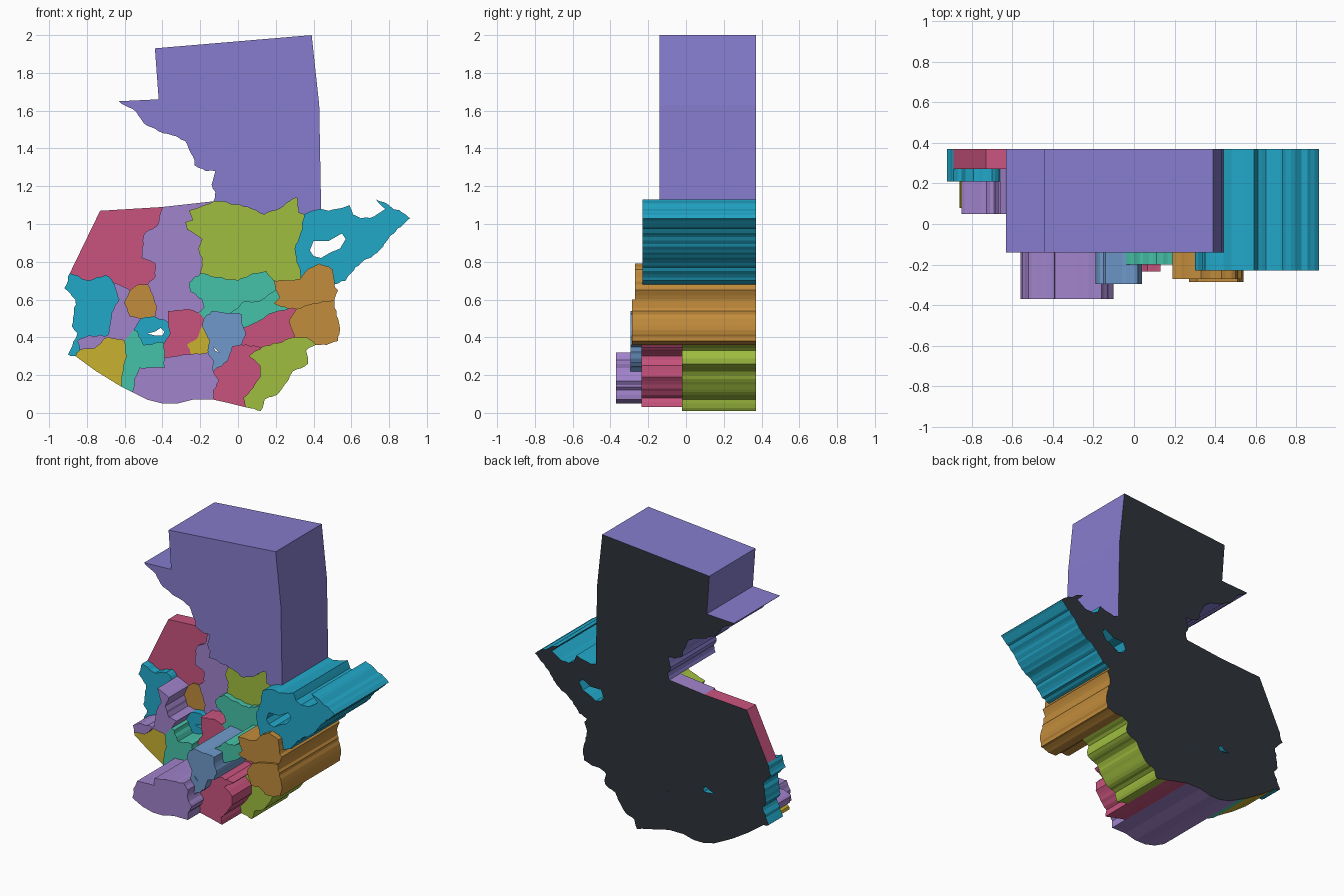
import bpy
import bmesh
import random
from mathutils import Vector

random.seed(4)
cube = bpy.data.objects.get("Cube")
if cube:
    bpy.data.objects.remove(cube, do_unlink=True)

BACK = 0.37        # shared flat back of every block
CENTI = 0.01       # plan points are written in hundredths


# ---------- materials ----------
def linear(channel):
    return channel / 12.92 if channel <= 0.04045 else ((channel + 0.055) / 1.055) ** 2.4


def material(name, red, green, blue):
    colour = [linear(c / 255) for c in (red, green, blue)] + [1]
    mat = bpy.data.materials.new(name)
    mat.use_nodes = True
    mat.diffuse_color = colour
    mat.node_tree.nodes["Principled BSDF"].inputs["Base Color"].default_value = colour
    return mat


violet = material("violet", 134, 124, 205)
lilac = material("lilac", 161, 131, 203)
pink = material("pink", 201, 84, 126)
cyan = material("cyan", 34, 168, 201)
lime = material("lime", 160, 190, 64)
teal = material("teal", 70, 194, 168)
orange = material("orange", 194, 140, 60)
yellow = material("yellow", 200, 178, 48)
blue = material("blue", 111, 153, 203)
slate = material("slate", 46, 50, 58)

# ---------- corners where borders meet ----------
corner = dict(
    # northern corners
    A=(-13, 112), B=(35, 105), C=(44, 108), P=(-63, 165), H=(-40, 109),
    # eastern corners
    D=(51, 68), E=(33, 71), F=(19, 70), f=(20, 65), g=(27, 55),
    i=(51, 60), j=(31, 55), k=(41, 36), l=(30, 40),
    # western corners
    L=(-89, 74), M=(-66, 69), N=(-57, 65), K=(-48, 68), R=(-86, 30),
    S=(-84, 33), T=(-60, 38), Y=(-55, 44), Z=(-51, 50), a=(-44, 51),
    # central corners
    G=(-20, 74), b=(-37, 48), c=(-21, 53), d=(-18, 50), e=(-4, 53),
    h=(3, 45), n=(2, 36), t=(-19, 46), X=(-39, 37),
    # southern corners
    U=(-62, 14), V=(-56, 11), W=(-39, 29), s=(-25, 31), r=(-16, 32),
    o=(-13, 22), p=(-13, 7), q=(4, 3), m=(13, 35))

paths = {}


def roughen(points, amount=0.005, step=0.022):
    """Subdivide a line and wobble the new points, like a surveyed border."""
    result = [points[0]]
    for start, end in zip(points, points[1:]):
        count = max(1, round((end - start).length / step))
        for index in range(1, count):
            wobble = Vector((random.uniform(-amount, amount), random.uniform(-amount, amount)))
            result.append(start.lerp(end, index / count) + wobble)
        result.append(end)
    return result


def border(ends, *between, rough=True):
    """Store one border line, usable from either side."""
    plan = [corner[ends[0]], *between, corner[ends[1]]]
    line = [Vector(point) * CENTI for point in plan]
    line = roughen(line) if rough else line
    paths[ends] = line
    paths[ends[::-1]] = line[::-1]


# ---------- outer borders ----------
border("CP", (43, 163), (39, 200), (-44, 193), (-42, 166), rough=False)
border("PA", (-56, 161), (-48, 152), (-42, 149), (-35, 147), (-28, 144), (-24, 136),
       (-23, 131), (-17, 128), (-12, 128), (-14, 121), (-12, 117))
border("CD", (48, 107), (59, 110), (61, 105), (65, 103), (72, 104), (78, 108), (73, 113),
       (81, 109), (87, 106), (91, 103), (80, 93), (74, 85), (62, 77), (57, 70))
border("Di", (53, 65))
border("ik", (52, 52), (54, 44), (53, 38), (47, 36))
border("kq", (36, 33), (37, 26), (29, 22), (27, 18), (22, 11), (14, 7), (12, 1))
border("qp", (-4, 5), rough=False)
border("pV", (-24, 7), (-32, 5), (-40, 5), (-48, 7), rough=False)
border("VU", rough=False)
border("UR", (-75, 22), rough=False)
border("RL", (-90, 31), (-85, 42), (-88, 46), (-86, 60), (-92, 66))
border("LH", (-73, 107), rough=False)
border("HA", rough=False)

# ---------- northern inner borders ----------
border("AB", (-10, 112), (5, 109), (14, 105), (22, 108), (31, 114), (32, 106))
border("BE", (33, 95), (30, 87), (32, 78))
border("DE", (50, 76), (43, 79), (36, 75))
border("EF", (27, 70))
border("FG", (15, 75), (6, 73), (0, 70), (-12, 72))
border("GA", (-19, 82), (-21, 87), (-19, 92), (-27, 97), (-28, 101), (-24, 102), (-26, 107))

# ---------- western inner borders ----------
border("HK", (-41, 106), (-43, 99), (-50, 94), (-51, 82), (-44, 79), (-44, 72))
border("LM", (-79, 70), (-70, 73))
border("NK", (-53, 68))
border("SM", (-85, 38), (-79, 41), (-69, 41), (-67, 53), (-63, 60), (-65, 66))
border("ST", (-76, 34), (-69, 40))
border("TU", (-59, 30), (-61, 22))
border("NZ", (-60, 58), (-57, 51))
border("Ka", (-45, 62), (-43, 56))
border("YX", (-53, 43), (-50, 36), (-44, 37))
border("VW", (-55, 18), (-52, 24), (-39, 24))
border("bX", (-36, 42))

# ---------- central inner borders ----------
border("Gc", (-26, 69), (-25, 64), (-19, 60), (-18, 56))
border("bc", (-37, 54), (-26, 55))
border("st", (-27, 36), (-22, 39))
border("rt", (-15, 38))
border("de", (-14, 54))
border("ef", (3, 59), (11, 59))
border("eh", (2, 52))
border("hn", (4, 41))
border("no", (-3, 35), (-6, 27), (-11, 24))
border("or", (-13, 28))

# ---------- eastern inner borders ----------
border("fg", (22, 61), (19, 58))
border("gh", (19, 53), (10, 48))
border("ij", (40, 58))
border("jl", (27, 49))
border("kl", (36, 40))
border("lm", (21, 37))
border("op", (-10, 17), (-13, 12))
border("mq", (6, 30), (12, 25), (12, 19), (8, 13), (3, 8))


# ---------- extruded blocks ----------
def add_loop(bm, points):
    verts = [bm.verts.new((point.x, BACK, point.y)) for point in points]
    return [bm.edges.new(pair) for pair in zip(verts, verts[1:] + verts[:1])]


def block(name, mat, front, corners, lake=()):
    """Extrude the area enclosed by a ring of borders, less an optional lake."""
    outline = []
    for ends in zip(corners, corners[1:] + corners[0]):
        key = "".join(ends)
        if key not in paths:
            border(key)
        outline += paths[key][:-1]
    bm = bmesh.new()
    edges = add_loop(bm, outline)
    if lake:
        edges += add_loop(bm, [Vector(point) * CENTI for point in lake])
    bmesh.ops.triangle_fill(bm, edges=edges, use_beauty=True, normal=(0, 1, 0))
    grown = bmesh.ops.extrude_face_region(bm, geom=bm.faces[:])["geom"]
    moved = [item for item in grown if isinstance(item, bmesh.types.BMVert)]
    bmesh.ops.translate(bm, verts=moved, vec=(0, front - BACK, 0))
    bmesh.ops.recalc_face_normals(bm, faces=bm.faces[:])
    # slate on the flat back only
    for face in bm.faces:
        face.material_index = int(all(vert.co.y > BACK - 0.001 for vert in face.verts))
    mesh = bpy.data.meshes.new(name)
    bm.to_mesh(mesh)
    bm.free()
    mesh.materials.append(mat)
    mesh.materials.append(slate)
    bpy.context.collection.objects.link(bpy.data.objects.new(name, mesh))


block("north_block", violet, -0.14, "CPAB")
block("upper_centre_block", lime, 0.16, "ABEFG")
block("east_coast_block", cyan, -0.23, "BCDE",
      lake=[(38, 86), (40, 91), (48, 91), (55, 95), (57, 92), (54, 87), (49, 85), (44, 82), (40, 83)])
block("northwest_block", pink, 0.27, "HLMNK")
block("upper_west_block", lilac, 0.25, "AGcbaKH")
block("west_edge_block", cyan, 0.21, "LRSM")
block("west_inner_block", lilac, 0.05, "MSTYZN")
block("small_highland_block", orange, 0.26, "NZaK")
block("lake_block", cyan, 0.21, "ZYXba",
      lake=[(-48, 42), (-44, 43), (-41, 45), (-39, 43), (-40, 41), (-44, 41)])
block("southwest_corner_block", yellow, 0.08, "SRUT")
block("southwest_block", teal, 0.05, "TUVWXY")
block("west_centre_block", pink, 0.12, "bXWstdc")
block("small_valley_block", yellow, 0.12, "srt")
block("south_coast_block", lilac, -0.37, "VporsW")
block("centre_block", blue, -0.295, "dtronhe", lake=[(-13, 35), (-10, 32), (-12, 33)])
block("middle_block", teal, 0.12, "GFfedc")
block("middle_east_block", teal, -0.2, "efgh")
block("upper_east_block", orange, -0.27, "FEDijgf")
block("east_block", orange, -0.285, "iklj")
block("inner_east_block", pink, 0.05, "gjlmnh")
block("lower_south_block", pink, -0.235, "nmqpo")
block("southeast_block", lime, -0.02, "lkqm")
